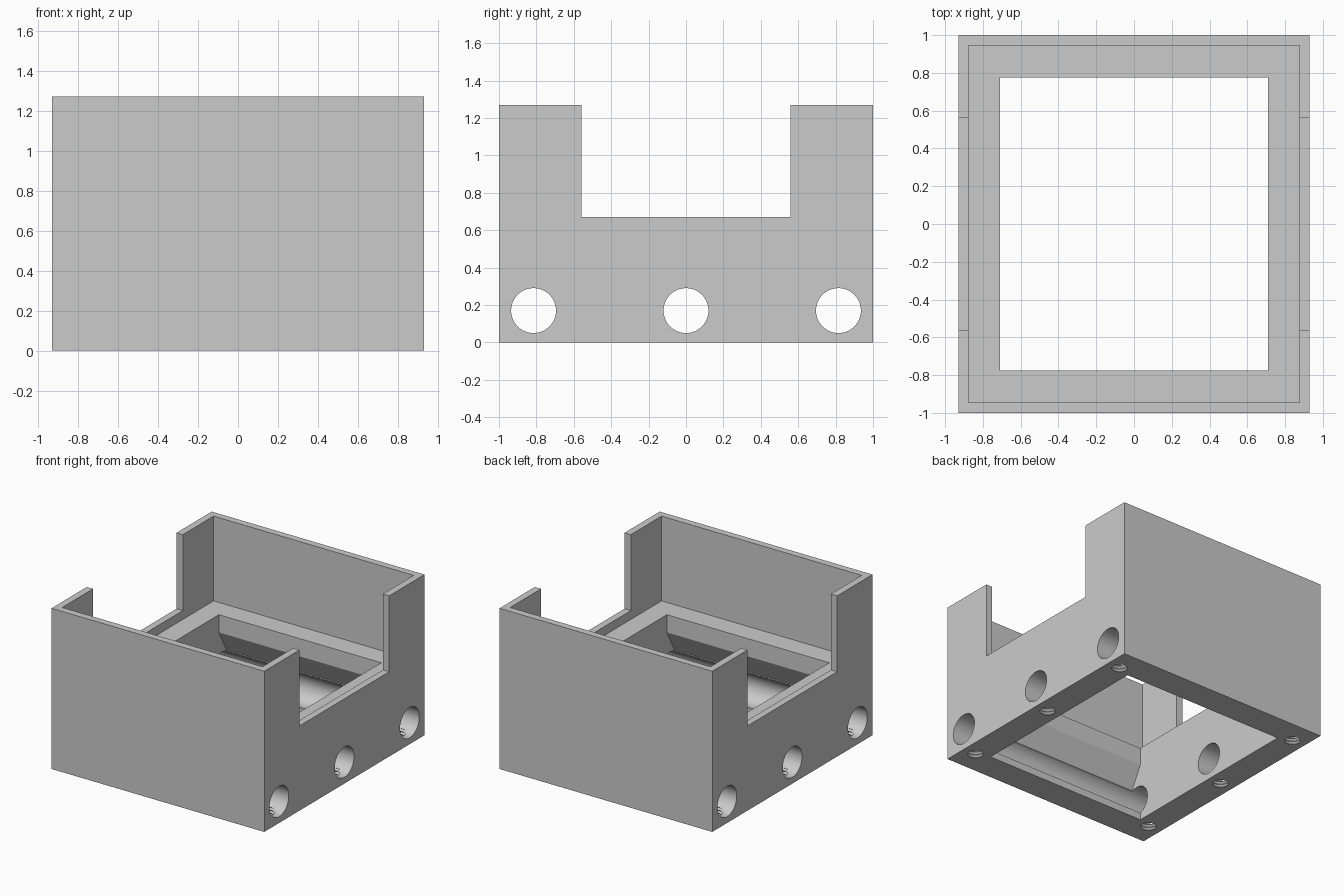
import bpy, bmesh, math
from mathutils import Vector

default = bpy.data.objects.get("Cube")
if default:
    bpy.data.objects.remove(default, do_unlink=True)

grey = bpy.data.materials.new("light_grey")
grey.use_nodes = True
grey.diffuse_color = (0.6, 0.6, 0.6, 1)
grey.node_tree.nodes["Principled BSDF"].inputs["Base Color"].default_value = (0.6, 0.6, 0.6, 1)


def make_object(name, bm):
    bmesh.ops.recalc_face_normals(bm, faces=bm.faces)
    mesh = bpy.data.meshes.new(name)
    bm.to_mesh(mesh)
    bm.free()
    mesh.materials.append(grey)
    obj = bpy.data.objects.new(name, mesh)
    bpy.context.collection.objects.link(obj)
    return obj


def extrude_x(name, profile, half):
    """Extrude a (y, z) outline from x = -half to x = half."""
    bm = bmesh.new()
    face = bm.faces.new([bm.verts.new((-half, y, z)) for y, z in profile])
    moved = bmesh.ops.extrude_face_region(bm, geom=[face])["geom"]
    bmesh.ops.translate(bm, vec=(2 * half, 0, 0),
                        verts=[v for v in moved if isinstance(v, bmesh.types.BMVert)])
    return make_object(name, bm)


def block(name, x, y, low, high):
    return extrude_x(name, [(-y, low), (y, low), (y, high), (-y, high)], x)


def threaded_plug(name, x, y):
    """Lathe a zigzag outline about a vertical axis."""
    points = [(0, -0.02), (0.06, -0.02)]
    points += [(0.07 if i % 2 else 0.056, i * 0.0125) for i in range(9)]
    points.append((0, 0.1))
    bm = bmesh.new()
    verts = [bm.verts.new((x + r, y, z)) for r, z in points]
    edges = [bm.edges.new(pair) for pair in zip(verts, verts[1:])]
    bmesh.ops.spin(bm, geom=verts + edges, cent=(x, y, 0), axis=(0, 0, 1),
                   angle=math.tau, steps=32)
    bmesh.ops.remove_doubles(bm, verts=bm.verts, dist=0.0001)
    return make_object(name, bm)


# Solid block that becomes the open housing
housing = block("housing", 0.93, 1.0, 0, 1.27)

# Upper tray, side notches
cutters = [block("tray_cutter", 0.875, 0.945, 0.6, 1.4),
           block("notch_cutter", 1.2, 0.56, 0.67, 1.5)]

# Central opening with an undercut chamfer above the end channels
side = [(0.775, -0.1), (0.775, 0.17), (0.815, 0.17),
        (0.87, 0.285), (0.775, 0.46), (0.775, 0.7)]
opening = side + [(-y, z) for y, z in reversed(side)]
cutters.append(extrude_x("opening_cutter", opening, 0.71))

# Cross bores with a threaded hole beneath each end
for y in (-0.815, 0, 0.815):
    circle = [(y + 0.12 * math.cos(a), 0.17 + 0.12 * math.sin(a))
              for a in (math.tau * i / 64 for i in range(64))]
    cutters.append(extrude_x("bore_cutter", circle, 1.1))
    for x in (-0.82, 0.82):
        cutters.append(threaded_plug("screw_hole_cutter", x, y))

bpy.ops.object.select_all(action="DESELECT")
housing.select_set(True)
bpy.context.view_layer.objects.active = housing
for cutter in cutters:
    cutter.hide_render = True
    cut = housing.modifiers.new("cut", "BOOLEAN")
    cut.operation = "DIFFERENCE"
    cut.solver = "EXACT"
    cut.object = cutter
    bpy.ops.object.modifier_apply(modifier=cut.name)
    bpy.data.objects.remove(cutter, do_unlink=True)

bpy.ops.object.shade_smooth_by_angle(angle=math.radians(25))
